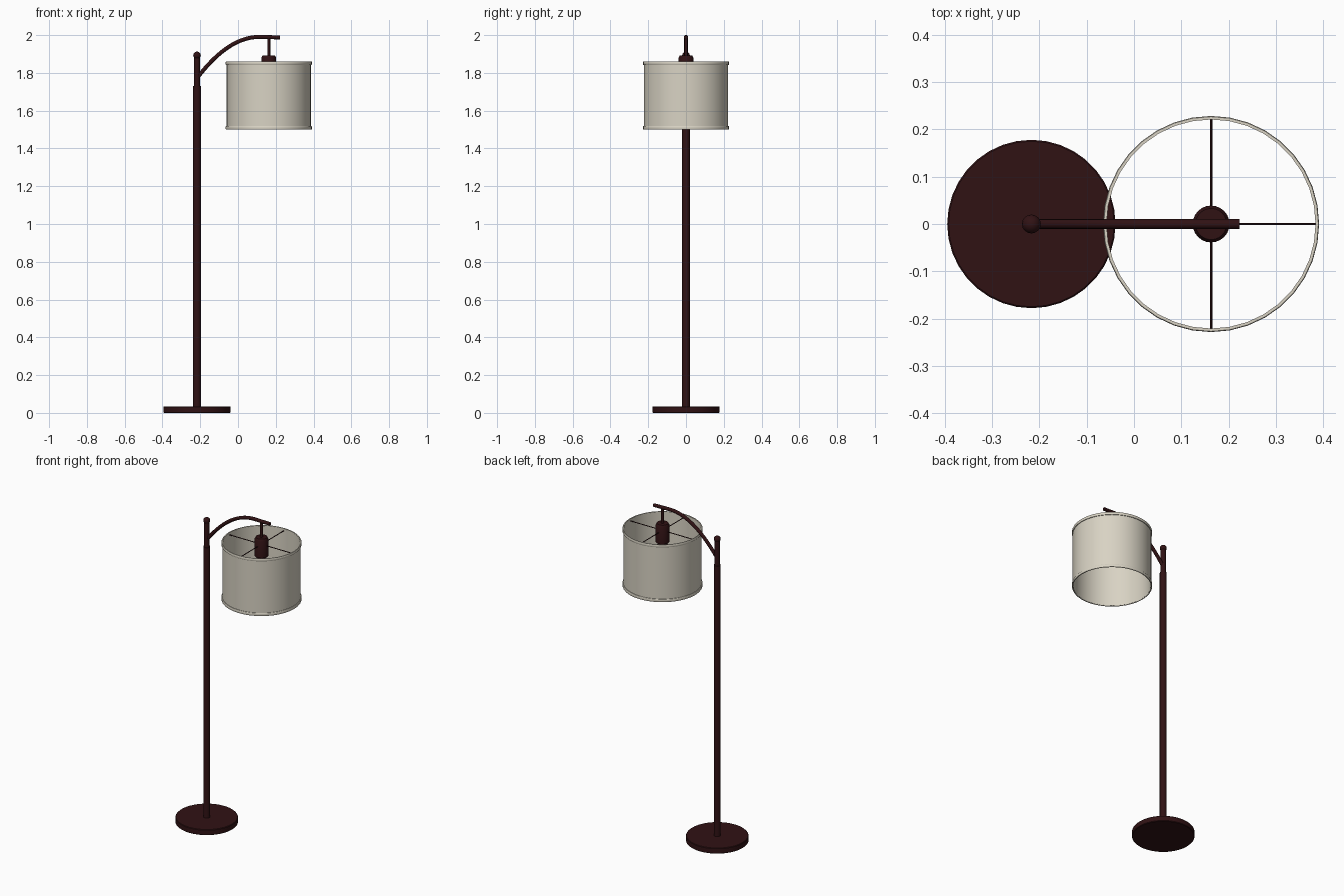
import bpy, bmesh, math
from mathutils import Vector

if "Cube" in bpy.data.objects:
    bpy.data.objects.remove(bpy.data.objects["Cube"])

POLE_X, SHADE_X = -0.217, 0.163


def material(name, rgb):
    m = bpy.data.materials.new(name)
    m.diffuse_color = (*rgb, 1)
    m.use_nodes = True
    m.node_tree.nodes["Principled BSDF"].inputs["Base Color"].default_value = m.diffuse_color
    return m


bronze = material("dark red bronze", (0.03, 0.006, 0.007))
linen = material("cream linen", (0.69, 0.65, 0.55))


def finish(name, bm, mat):
    bmesh.ops.recalc_face_normals(bm, faces=bm.faces)
    mesh = bpy.data.meshes.new(name)
    bm.to_mesh(mesh)
    bm.free()
    mesh.materials.append(mat)
    ob = bpy.data.objects.new(name, mesh)
    bpy.context.collection.objects.link(ob)
    bpy.ops.object.select_all(action='DESELECT')
    ob.select_set(True)
    bpy.context.view_layer.objects.active = ob
    bpy.ops.object.shade_smooth_by_angle(angle=math.radians(35))
    return ob


def lathe(name, x, profile, mat, sides=32, closed=False):
    """Revolve (radius, z) points about the upright axis at x."""
    bm = bmesh.new()
    verts = [bm.verts.new((r, 0, z)) for r, z in profile]
    pairs = list(zip(verts, verts[1:]))
    if closed:
        pairs.append((verts[-1], verts[0]))
    edges = [bm.edges.new(p) for p in pairs]
    bmesh.ops.spin(bm, geom=verts + edges, cent=(0, 0, 0), axis=(0, 0, 1),
                   angle=math.tau, steps=sides)
    bmesh.ops.remove_doubles(bm, verts=bm.verts, dist=1e-5)
    bmesh.ops.translate(bm, verts=bm.verts, vec=(x, 0, 0))
    return finish(name, bm, mat)


def tube(name, points, radius, mat, sides=12):
    """Sweep a circle along a path lying in any upright plane."""
    bm = bmesh.new()
    pts = [Vector(p) for p in points]
    rings = []
    for i, p in enumerate(pts):
        t = (pts[min(i + 1, len(pts) - 1)] - pts[max(i - 1, 0)]).normalized()
        side = t.cross(Vector((0, 0, 1))).normalized()
        up = side.cross(t)
        rings.append([bm.verts.new(p + radius * (math.cos(a) * side + math.sin(a) * up))
                      for a in (math.tau * k / sides for k in range(sides))])
    for a, b in zip(rings, rings[1:]):
        for k in range(sides):
            j = (k + 1) % sides
            bm.faces.new((a[k], a[j], b[j], b[k]))
    bm.faces.new(rings[0])
    bm.faces.new(rings[-1])
    return finish(name, bm, mat)


def ball(radius, z, start, end, steps=8):
    """Arc profile of a sphere between two latitudes in degrees."""
    return [(max(0, radius * math.cos(a)), z + radius * math.sin(a)) for a in
            (math.radians(start + (end - start) * i / steps) for i in range(steps + 1))]


# Round foot
lathe("base", POLE_X, [(0, 0), (0.175, 0), (0.178, 0.003), (0.178, 0.032),
                       (0.175, 0.035), (0, 0.035)], bronze, 36)

# Pole, with thinner upper post and ball finial
lathe("pole", POLE_X, [(0, 0.03), (0.02, 0.03), (0.02, 1.73), (0, 1.73)], bronze, 16)
lathe("upper_post", POLE_X, [(0, 1.72), (0.015, 1.72), (0.015, 1.885), (0, 1.885)], bronze, 16)
lathe("finial", POLE_X, ball(0.02, 1.893, -90, 90), bronze, 16)

# Curved arm: cubic bend followed by a level end
p = [Vector(c) for c in ((POLE_X, 0, 1.772), (-0.12, 0, 1.90), (-0.01, 0, 1.99), (0.11, 0, 1.99))]
path = []
for i in range(17):
    t = i / 16
    path.append(p[0] * (1 - t) ** 3 + p[1] * 3 * t * (1 - t) ** 2
                + p[2] * 3 * t * t * (1 - t) + p[3] * t ** 3)
path.append(Vector((0.223, 0, 1.988)))
tube("arm", path, 0.0105, bronze)

# Hanging stem and lamp holder
lathe("stem", SHADE_X, [(0, 1.88), (0.008, 1.88), (0.008, 1.985), (0, 1.985)], bronze, 12)
lathe("socket", SHADE_X, [(0, 1.775), (0.039, 1.775), (0.039, 1.88), (0.033, 1.892),
                          (0, 1.892)], bronze, 24)
lathe("socket_neck", SHADE_X, [(0, 1.735), (0.022, 1.735), (0.022, 1.78), (0, 1.78)], bronze, 20)
lathe("socket_ring", SHADE_X, [(0.022, 1.742), (0.036, 1.742), (0.036, 1.75), (0.022, 1.75)],
      bronze, 24, closed=True)

# Bulb below the holder
lathe("bulb", SHADE_X, ball(0.036, 1.69, -90, 55) + [(0.018, 1.74), (0, 1.74)], linen, 20)

# Drum shade and its two rolled rims
lathe("shade", SHADE_X, [(0.2235, 1.502), (0.2235, 1.858), (0.221, 1.858), (0.221, 1.502)],
      linen, 36, closed=True)
for label, z0, z1 in (("lower", 1.50, 1.518), ("upper", 1.843, 1.86)):
    lathe(label + "_rim", SHADE_X, [(0.222, z0), (0.227, z0), (0.2285, z0 + 0.003),
                                    (0.2285, z1 - 0.003), (0.227, z1), (0.222, z1)],
          linen, 36, closed=True)

# Four spokes carrying the shade
for k in range(4):
    a = k * math.pi / 2
    d = Vector((math.cos(a), math.sin(a), 0))
    c = Vector((SHADE_X, 0, 1.845))
    tube("spoke_%d" % (k + 1), (c + d * 0.03, c + d * 0.224), 0.0025, bronze, 6)
